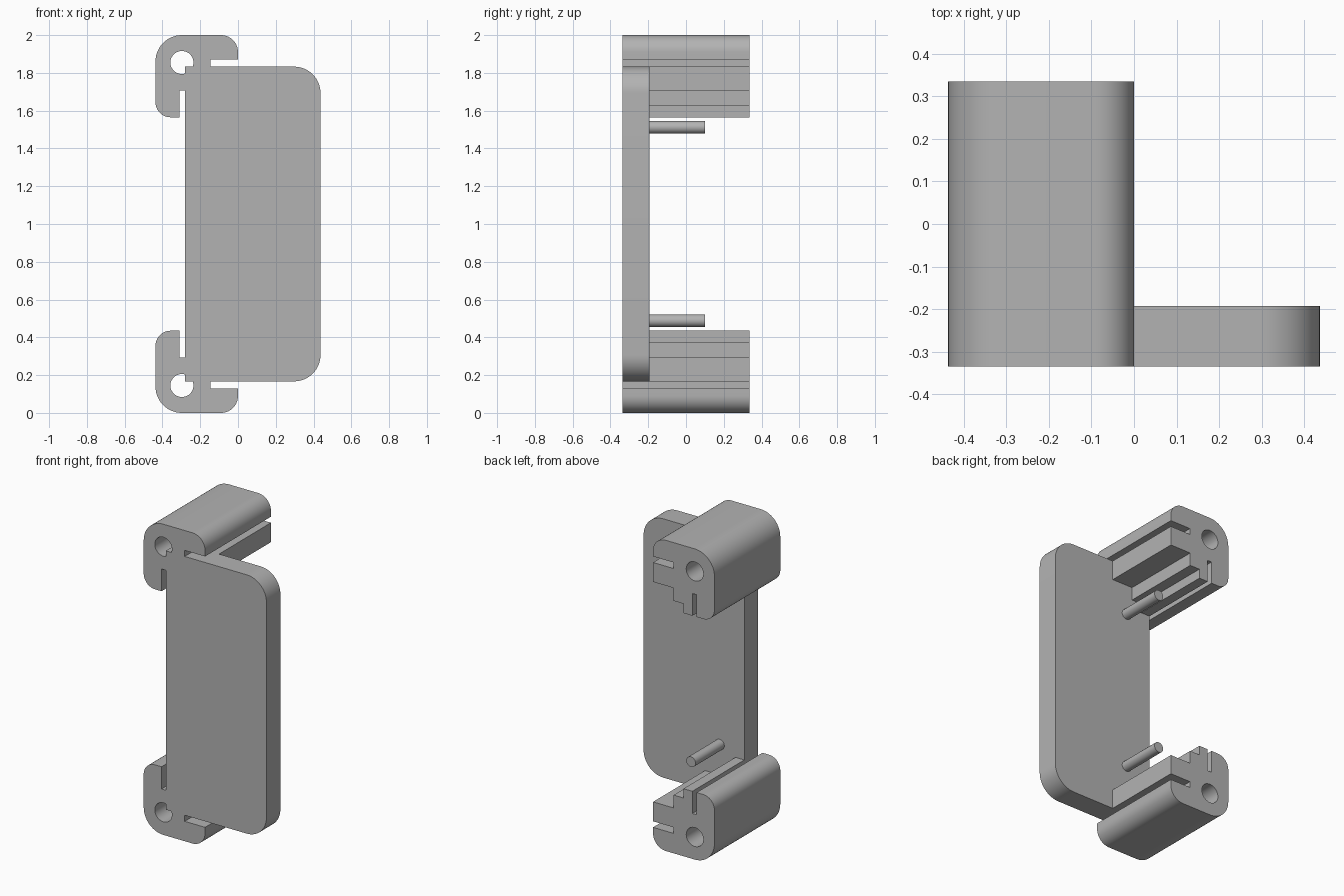
import bpy, bmesh, math

cube = bpy.data.objects.get("Cube")
if cube:
    bpy.data.objects.remove(cube, do_unlink=True)

grey = bpy.data.materials.new("plain grey")
grey.use_nodes = True
colour = (0.45, 0.45, 0.45, 1)
grey.diffuse_color = colour
grey.node_tree.nodes["Principled BSDF"].inputs["Base Color"].default_value = colour

FRONT, BACK = -0.335, 0.335
PLATE_BACK = -0.193
ARC_STEPS = 14


def rounded(corners):
    """Outline from (x, z, radius) right-angled corners; radius 0 stays sharp."""
    points = []
    count = len(corners)
    for i, (x, z, r) in enumerate(corners):
        if r == 0:
            points.append((x, z))
            continue
        units = []
        for nx, nz, _ in (corners[i - 1], corners[(i + 1) % count]):
            length = math.hypot(nx - x, nz - z)
            units.append(((nx - x) / length, (nz - z) / length))
        (ax, az), (bx, bz) = units
        for k in range(ARC_STEPS + 1):
            t = k / ARC_STEPS * math.pi / 2
            u, v = r * (1 - math.sin(t)), r * (1 - math.cos(t))
            points.append((x + ax * u + bx * v, z + az * u + bz * v))
    return points


def prism(name, outline, y0, y1):
    """Extrude an x-z outline along y."""
    bm = bmesh.new()
    face = bm.faces.new([bm.verts.new((x, y0, z)) for x, z in outline])
    extruded = bmesh.ops.extrude_face_region(bm, geom=[face])["geom"]
    verts = [g for g in extruded if isinstance(g, bmesh.types.BMVert)]
    bmesh.ops.translate(bm, verts=verts, vec=(0, y1 - y0, 0))
    bmesh.ops.recalc_face_normals(bm, faces=bm.faces[:])
    mesh = bpy.data.meshes.new(name)
    bm.to_mesh(mesh)
    bm.free()
    mesh.materials.append(grey)
    obj = bpy.data.objects.new(name, mesh)
    bpy.context.collection.objects.link(obj)
    return obj


def circle(x, z, radius, sides):
    return [(x + radius * math.cos(2 * math.pi * i / sides),
             z + radius * math.sin(2 * math.pi * i / sides)) for i in range(sides)]


def activate(obj):
    bpy.ops.object.select_all(action="DESELECT")
    obj.select_set(True)
    bpy.context.view_layer.objects.active = obj


def combine(obj, other, operation):
    """Apply a boolean and discard the second object."""
    mod = obj.modifiers.new("combine", "BOOLEAN")
    mod.operation, mod.object, mod.solver = operation, other, "EXACT"
    activate(obj)
    bpy.ops.object.modifier_apply(modifier=mod.name)
    bpy.data.objects.remove(other, do_unlink=True)


def smooth(obj):
    activate(obj)
    bpy.ops.object.shade_smooth_by_angle(angle=math.radians(30))


# Plate with two rounded outer corners
plate = prism("backing_plate", rounded([
    (-0.28, 0.167, 0), (0.437, 0.167, 0.14),
    (0.437, 1.833, 0.14), (-0.28, 1.833, 0)]), FRONT, PLATE_BACK)

# Slotted end block: rounded outside, stepped inside
end_profile = rounded([
    (-0.437, 2, 0.14), (0, 2, 0.09), (0, 1.872, 0), (-0.145, 1.872, 0),
    (-0.145, 1.833, 0), (0, 1.833, 0), (0, 1.708, 0), (-0.147, 1.708, 0),
    (-0.147, 1.625, 0), (-0.217, 1.625, 0), (-0.217, 1.565, 0),
    (-0.28, 1.565, 0), (-0.28, 1.708, 0), (-0.31, 1.708, 0),
    (-0.31, 1.565, 0), (-0.437, 1.565, 0.08)])

for side, flip in (("upper", False), ("lower", True)):
    def place(points):
        return [(x, 2 - z if flip else z) for x, z in points]

    block = prism(side + "_block", place(end_profile), FRONT, BACK)
    hole = prism(side + "_hole_cutter", place(circle(-0.297, 1.855, 0.061, 40)), -0.5, 0.5)
    combine(block, hole, "DIFFERENCE")
    combine(plate, block, "UNION")

    # Locating peg standing on the back of the plate
    peg = prism(side + "_peg", place(circle(-0.105, 1.512, 0.033, 28)), PLATE_BACK - 0.03, 0.1)
    smooth(peg)

plate.name = "plate_with_end_blocks"
smooth(plate)
